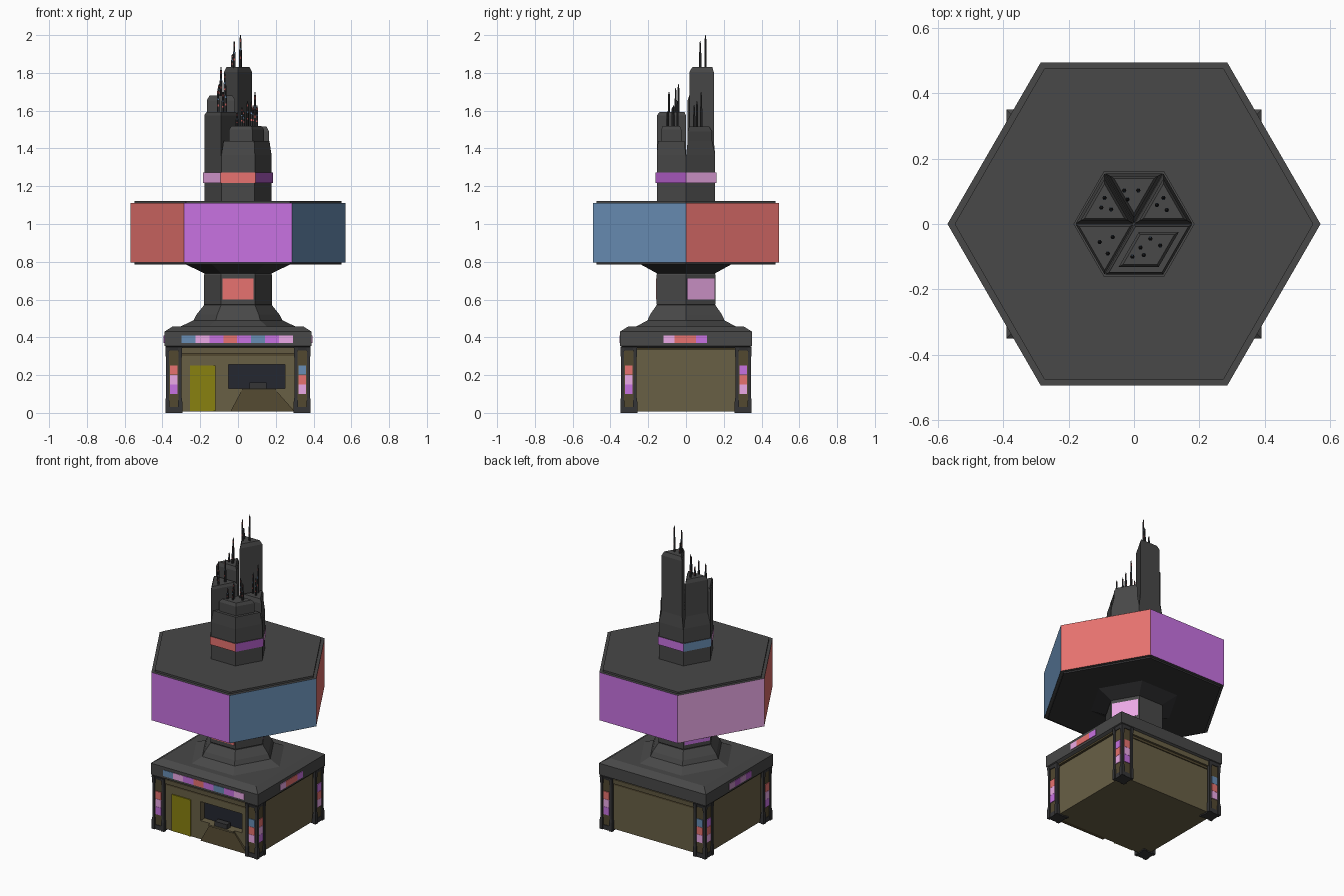
import bpy, bmesh
from math import cos, sin, radians
from mathutils import Vector, Matrix

if "Cube" in bpy.data.objects:
    bpy.data.objects.remove(bpy.data.objects["Cube"])

COL = dict(grey=(.065, .065, .065), dark=(.035, .035, .037), tan=(.14, .115, .06),
           brown=(.085, .065, .03), yellow=(.25, .22, .005), glass=(.018, .02, .03),
           red=(.80, .17, .16), blue=(.14, .27, .46), magenta=(.58, .17, .76),
           pink=(.84, .40, .80), mauve=(.55, .27, .55), purple=(.40, .10, .52))
MAT = {}
for n, c in COL.items():
    MAT[n] = bpy.data.materials.new(n)
    MAT[n].diffuse_color = (*c, 1)


def finish(name, bm, mats):
    bmesh.ops.recalc_face_normals(bm, faces=bm.faces)
    me = bpy.data.meshes.new(name)
    bm.to_mesh(me)
    bm.free()
    for m in mats:
        me.materials.append(MAT[m])
    ob = bpy.data.objects.new(name, me)
    bpy.context.collection.objects.link(ob)
    return ob


def loft(name, rings, mat="grey", paint=None):
    """Skin equal-length point rings; paint(ring, side) may name another colour."""
    bm = bmesh.new()
    mats = [mat]
    vs = [[bm.verts.new(p) for p in r] for r in rings]
    n = len(rings[0])
    for i in range(len(vs) - 1):
        for j in range(n):
            k = (j + 1) % n
            f = bm.faces.new((vs[i][j], vs[i][k], vs[i + 1][k], vs[i + 1][j]))
            c = paint(i, j) if paint else None
            if c:
                if c not in mats:
                    mats.append(c)
                f.material_index = mats.index(c)
    bm.faces.new(vs[0])
    bm.faces.new(vs[-1])
    return finish(name, bm, mats)


def ring(r, z, n=6, x=0, y=0):
    return [(x + r * cos(6.28318531 * i / n), y + r * sin(6.28318531 * i / n), z) for i in range(n)]


def hexa(name, prof, mat="grey", paint=None):
    return loft(name, [ring(r, z) for r, z in prof], mat, paint)


def rect(name, prof, mat="grey", cx=0, cy=0):
    return loft(name, [[(cx + sx * hx, cy + sy * hy, z) for sx, sy in
                        ((-1, -1), (1, -1), (1, 1), (-1, 1))] for hx, hy, z in prof], mat)


def box(name, x0, x1, y0, y1, z0, z1, mat="grey"):
    return rect(name, [((x1 - x0) / 2, (y1 - y0) / 2, z) for z in (z0, z1)], mat,
                (x0 + x1) / 2, (y0 + y1) / 2)


# shop walls, with a recessed serving window in the front
walls = box("shop_walls", -.355, .355, -.318, .318, .008, .345, "tan")
cutter = box("window_cutter", -.05, .25, -.40, -.27, .13, .255)
mod = walls.modifiers.new("window", "BOOLEAN")
mod.object, mod.solver = cutter, "EXACT"
bpy.context.view_layer.update()
cut = bpy.data.meshes.new_from_object(walls.evaluated_get(bpy.context.evaluated_depsgraph_get()))
walls.modifiers.clear()
walls.data = cut
bpy.data.objects.remove(cutter)
box("window_glass", -.05, .25, -.275, -.265, .13, .255, "glass")
box("window_sign", .06, .15, -.33, -.29, .13, .16, "dark")
box("window_shelf", .02, .20, -.338, -.30, .12, .13, "tan")
loft("counter", [[(-.04, -.335, .008), (.30, -.335, .008), (.30, -.31, .008), (-.04, -.31, .008)],
                 [(.02, -.325, .12), (.20, -.325, .12), (.20, -.31, .12), (.02, -.31, .12)]], "brown")
box("door", -.255, -.13, -.325, -.31, .01, .25, "yellow")
box("door_jamb", -.13, -.118, -.328, -.31, .01, .25, "yellow")

# lintels and trims around the top of the walls
for s in (-1, 1):
    rect("lintel", [(.30, .015, .315), (.30, .018, .345)], "tan", 0, s * .322)
    rect("lintel_trim", [(.30, .012, .30), (.30, .012, .315)], "brown", 0, s * .312)
    rect("side_lintel", [(.015, .26, .335), (.018, .26, .35)], "brown", s * .355, 0)

# corner pillars: brown core, dark rails, foot, cap and lit squares
SETS = [("red", "pink", "magenta"), ("blue", "red", "pink"), ("magenta", "red", "pink")]
for n, (sx, sy) in enumerate(((-1, -1), (1, -1), (1, 1), (-1, 1))):
    cx, cy = sx * .340, sy * .303
    rect("pillar_core", [(.036, .036, .01), (.036, .036, .345)], "brown", cx, cy)
    for dx, dy in ((-1, -1), (1, -1), (1, 1), (-1, 1)):
        rect("pillar_rail", [(.011, .011, .0), (.011, .011, .06), (.008, .008, .08),
                             (.008, .008, .29), (.011, .011, .345)], "dark",
             cx + dx * .034, cy + dy * .034)
    rect("pillar_foot", [(.040, .040, 0), (.040, .040, .03)], "dark", cx, cy)
    rect("pillar_cap", [(.040, .040, .33), (.045, .045, .35)], "dark", cx, cy)
    for i in range(3):
        z = .202 - i * .051
        a, b = SETS[n % 2][i], SETS[0 if sy < 0 else 2][i]
        rect("pillar_light", [(.021, .004, z), (.021, .004, z + .05)], a, cx, cy + sy * .037)
        rect("pillar_side_light", [(.004, .021, z), (.004, .021, z + .05)], b, cx + sx * .037, cy)

# roof slab and its strips of lights
rect("roof", [(.355, .315, .335), (.39, .35, .355), (.39, .35, .43), (.345, .305, .458)])
for i, c in enumerate("blue pink magenta red magenta blue magenta pink".split()):
    x = -.30 + i * .074
    box("front_strip_light", x, x + .074, -.353, -.34, .37, .41, c)
for s in (-1, 1):
    for i, c in enumerate("pink red red magenta".split()):
        y = -.12 + i * .058
        rect("side_strip_light", [(.006, .029, .37), (.006, .029, .41)],
             c if s > 0 else ("purple", "mauve")[i % 2], s * .388, y + .029)

# flared neck and column with three lit faces
hexa("neck_skirt", [(.32, .45), (.235, .49), (.22, .52), (.18, .57)])
hexa("column", [(.172, .565), (.181, .575), (.181, .73), (.172, .745)])
for a, c in ((270, "red"), (30, "pink"), (150, "magenta")):
    ob = box("column_light", .150, .1585, -.083, .083, .60, .712, c)
    ob.data.transform(Matrix.Rotation(radians(a), 4, "Z"))

# big lit hexagon
SIDES = ["red", "purple", "pink", "red", "magenta", "blue"]
SIDES[1] = "magenta"
hexa("sign_underside", [(.17, .735), (.285, .79)], "dark")
hexa("sign_lower_cap", [(.548, .785), (.548, .80)], "dark")
hexa("sign_hexagon", [(.57, .795), (.57, 1.11)], "grey", lambda i, j: SIDES[j])
hexa("sign_upper_cap", [(.548, 1.11), (.548, 1.122)])

# tower base and lit band
BAND = ["pink", "magenta", "blue", "pink", "red", "purple"]
hexa("tower_base", [(.177, 1.12), (.177, 1.36)])
hexa("tower_band", [(.185, 1.218), (.185, 1.272)], "grey", lambda i, j: BAND[j])


# tower spires: wedges of the hexagon, shrunk about their centres
def spire(name, corners, prof):
    pts = [Vector((.18 * cos(radians(a)), .18 * sin(radians(a)), 0)) for a in corners]
    pts.insert(0, Vector((0, 0, 0)))
    if len(pts) == 4:
        c = sum(pts, Vector()) / 4
    else:
        c = sum(pts, Vector()) / len(pts)
    loft(name, [[c + (p - c) * s + Vector((0, 0, z)) for p in pts] for s, z in prof])


def stepped(top):
    return [(.98, 1.27), (.98, 1.365), (.83, 1.44), (.83, top - .025), (.68, top)]


spire("back_spire", (60, 120), stepped(1.83))
spire("back_left_spire", (120, 180), stepped(1.68))
spire("back_right_spire", (0, 60), stepped(1.515))
spire("front_left_spire", (180, 240), [(.98, 1.27), (.98, 1.575), (.86, 1.592)])
spire("front_spire", (240, 300, 0), [(.98, 1.27), (.98, 1.365), (.90, 1.44), (.68, 1.44),
                                     (.68, 1.50), (.58, 1.52)])

# antennas: x, y, base, tip
for x, y, z0, z1 in ((.013, .103, 1.82, 2.0), (-.02, .075, 1.82, 1.97), (-.03, .103, 1.82, 1.90),
                     (-.09, .08, 1.67, 1.83), (-.07, .045, 1.67, 1.80), (-.10, .05, 1.67, 1.74),
                     (-.105, -.055, 1.58, 1.72), (-.065, -.04, 1.58, 1.74), (-.08, -.09, 1.58, 1.70),
                     (.09, .08, 1.50, 1.70), (.07, .058, 1.50, 1.65), (.10, .043, 1.50, 1.63),
                     (.05, -.045, 1.51, 1.65), (.08, -.065, 1.51, 1.63), (.02, -.072, 1.51, 1.62),
                     (-.005, -.10, 1.51, 1.59), (.03, -.095, 1.51, 1.60)):
    h = z1 - z0
    loft("antenna", [ring(r, z0 + t * h, 6, x, y) for r, t in
                     ((.007, 0), (.007, .3), (.007, .37), (.007, .55), (.005, .62),
                      (.005, .80), (.005, .88), (.0015, 1))],
         "dark", lambda i, j: {1: "red", 3: "blue", 5: "red"}.get(i) if j % 3 == 1 else None)

for m in bpy.data.materials:
    if m.users and not m.is_grease_pencil:
        m.use_nodes = True
        m.node_tree.nodes["Principled BSDF"].inputs["Base Color"].default_value = m.diffuse_color
